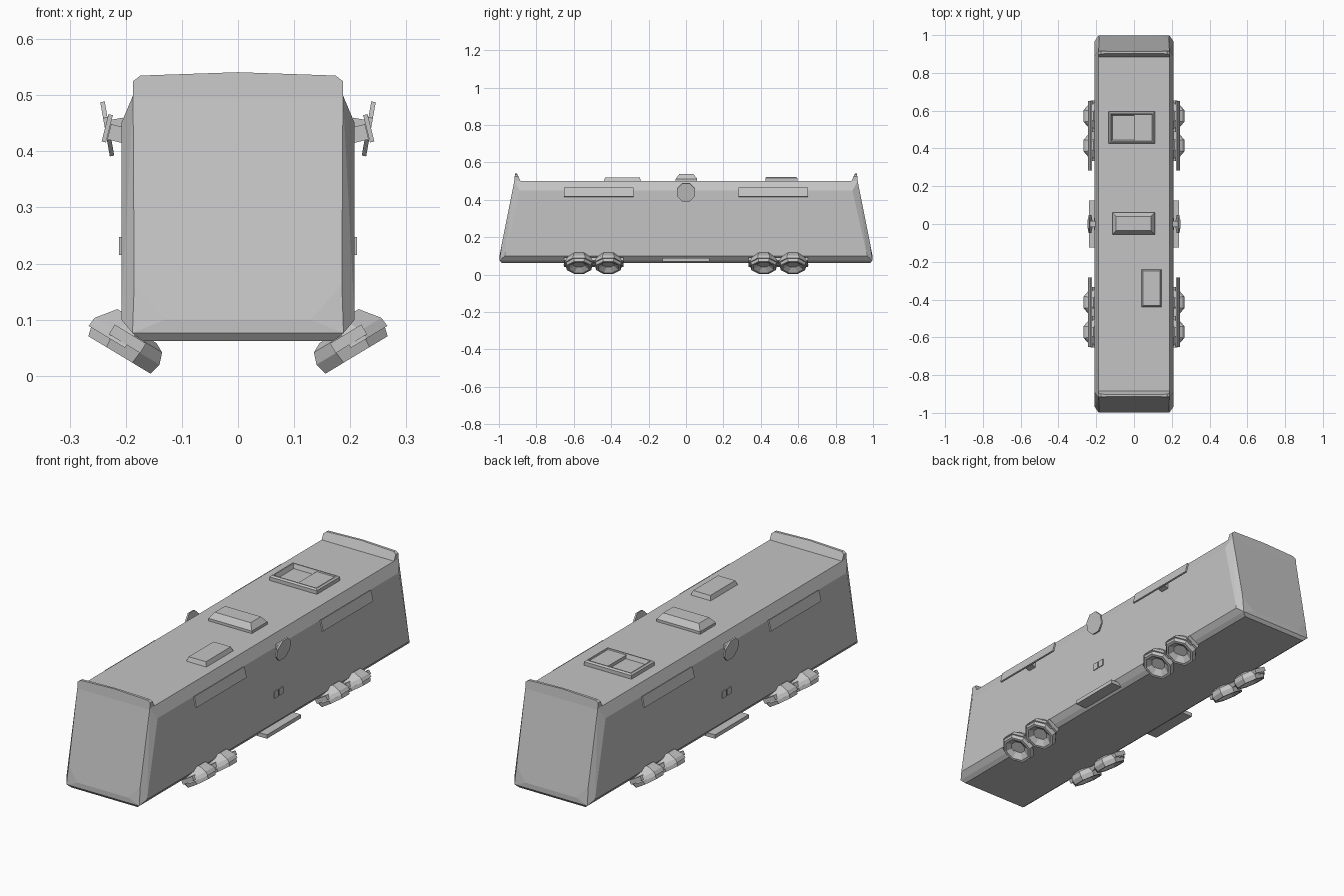
import bpy, bmesh
from math import radians, cos, sin
from mathutils import Matrix, Vector

if "Cube" in bpy.data.objects:
    bpy.data.objects.remove(bpy.data.objects["Cube"])

grey = bpy.data.materials.new("plain_grey")
grey.use_nodes = True
grey.diffuse_color = (0.55, 0.55, 0.55, 1)
grey.node_tree.nodes["Principled BSDF"].inputs["Base Color"].default_value = grey.diffuse_color


def finish(name, bm, matrix=None):
    """Turn a bmesh into a flat-shaded object."""
    if matrix is not None:
        bm.transform(matrix)
    bmesh.ops.recalc_face_normals(bm, faces=bm.faces)
    mesh = bpy.data.meshes.new(name)
    bm.to_mesh(mesh)
    bm.free()
    mesh.materials.append(grey)
    obj = bpy.data.objects.new(name, mesh)
    bpy.context.collection.objects.link(obj)
    return obj


def loft(rings, cap=True):
    """Join closed rings of points, capping both ends."""
    bm = bmesh.new()
    loops = [[bm.verts.new(p) for p in ring] for ring in rings]
    n = len(loops[0])
    for a, b in zip(loops, loops[1:]):
        for i in range(n):
            j = (i + 1) % n
            bm.faces.new((a[i], a[j], b[j], b[i]))
    if cap:
        bm.faces.new(loops[0])
        bm.faces.new(loops[-1])
    return bm


def rect(x0, x1, y0, y1, z, inset=0):
    x0, x1, y0, y1 = x0 + inset, x1 - inset, y0 + inset, y1 - inset
    return [(x0, y0, z), (x1, y0, z), (x1, y1, z), (x0, y1, z)]


def box(x0, x1, y0, y1, z0, z1, inset=0):
    return loft([rect(x0, x1, y0, y1, z0), rect(x0, x1, y0, y1, z1, inset)])


def octagon(r, z):
    return [(r * cos(radians(a)), r * sin(radians(a)), z)
            for a in [45 * k + 22.5 for k in range(8)]]


def place(x, y, z, tilt, side):
    """Tilt about y, move, then mirror for the chosen side."""
    return (Matrix.Diagonal((side, 1, 1, 1)) @ Matrix.Translation((x, y, z))
            @ Matrix.Rotation(radians(tilt), 4, 'Y'))


# Body shell: hull of one quadrant of corners, mirrored both ways
corners = [(.17, .985, .062), (.188, .997, .076), (.13, .997, .1), (.185, .985, .163),
           (.187, .918, .5), (.208, .968, .1), (.208, .89, .45)]
bm = bmesh.new()
for sx in (1, -1):
    for sy in (1, -1):
        for x, y, z in corners:
            bm.verts.new((x * sx, y * sy, z))
bmesh.ops.convex_hull(bm, input=bm.verts)
bmesh.ops.dissolve_limit(bm, angle_limit=radians(1), verts=bm.verts, edges=bm.edges)
finish("body_shell", bm)

# Raised lip across the roof at each end
for label, sy in (("front", -1), ("back", 1)):
    def lip(dy):
        outline = [(-.187, .495), (-.187, .525), (-.174, .535), (0, .541),
                   (.174, .535), (.187, .525), (.187, .495)]
        out = []
        for x, z in outline:
            t = (z - .495) / .046
            out.append((x, sy * (.919 - .005 * t if dy else .882 + .022 * t), z))
        return out
    finish(label + "_roof_lip", loft([lip(True), lip(False)]))

# Roof fittings
finish("front_roof_vent", box(.04, .145, -.44, -.24, .498, .52, .008))
finish("middle_roof_unit", loft([rect(-.115, .11, -.055, .06, .498),
                                 rect(-.115, .11, -.055, .06, .512),
                                 rect(-.115, .11, -.055, .06, .538, .02)]))

# Roof hatch with an open well in its left-hand half
finish("hatch_frame", loft([rect(-.135, .11, .425, .595, .498),
                            rect(-.135, .11, .425, .595, .517),
                            rect(-.135, .11, .425, .595, .523, .007),
                            rect(-.135, .11, .425, .595, .523, .013),
                            rect(-.135, .11, .425, .595, .503, .02)]))
finish("hatch_cover", box(0, .095, .44, .58, .5, .518))

for label, side in (("left", 1), ("right", -1)):
    # Tilted panels with mounting brackets
    for end, sy in (("front", -1), ("back", 1)):
        name = f"{label}_{end}_"
        finish(name + "side_panel", box(-.004, .004, -.185, .185, -.025, .025),
               place(.233, sy * .467, .441, -14, side))
        finish(name + "panel_bracket", box(-.018, .012, -.022, .022, -.014, .014),
               place(.218, sy * .467, .432, -14, side))

        # Pair of tilted thrusters: hollow octagonal dish under a half cover
        for k, y in enumerate((.415, .572)):
            matrix = place(.2, sy * y, .056, -31, side)
            dish = loft([octagon(.05, .03), octagon(.068, .021), octagon(.076, 0),
                         octagon(.07, -.022), octagon(.058, -.022),
                         octagon(.03, -.002)])
            finish(f"{name}thruster_{k + 1}", dish, matrix)
            arc = [radians(a) for a in (-90, -67.5, -22.5, 22.5, 67.5, 90)]
            cover = [[(r * cos(a) - back, r * sin(a), z) for a in arc]
                     for r, z, back in ((.082, -.006, .002), (.08, .012, .002),
                                        (.062, .046, .012))]
            finish(f"{name}thruster_cover_{k + 1}", loft(cover), matrix)
        finish(name + "thruster_mount", box(-.03, .035, -.16, .16, .0, .02),
               place(.2, sy * .4935, .056, -31, side))

    # Round sign leaning outward, with its stub
    sign = loft([octagon(.053, -.004), octagon(.053, .004)])
    finish(label + "_round_sign", sign, place(.233, 0, .44, 10 + 90, side))
    finish(label + "_sign_stub", box(-.03, 0, -.015, .015, -.015, .015),
           place(.232, 0, .44, 10, side))

    # Door step and two small handle plates
    finish(label + "_door_step", box(.18, .237, -.125, .125, .07, .088),
           Matrix.Diagonal((side, 1, 1, 1)))
    for k, y in enumerate((-.018, .018)):
        finish(f"{label}_handle_{k + 1}", box(.205, .212, y - .014, y + .014, .215, .247),
               Matrix.Diagonal((side, 1, 1, 1)))
